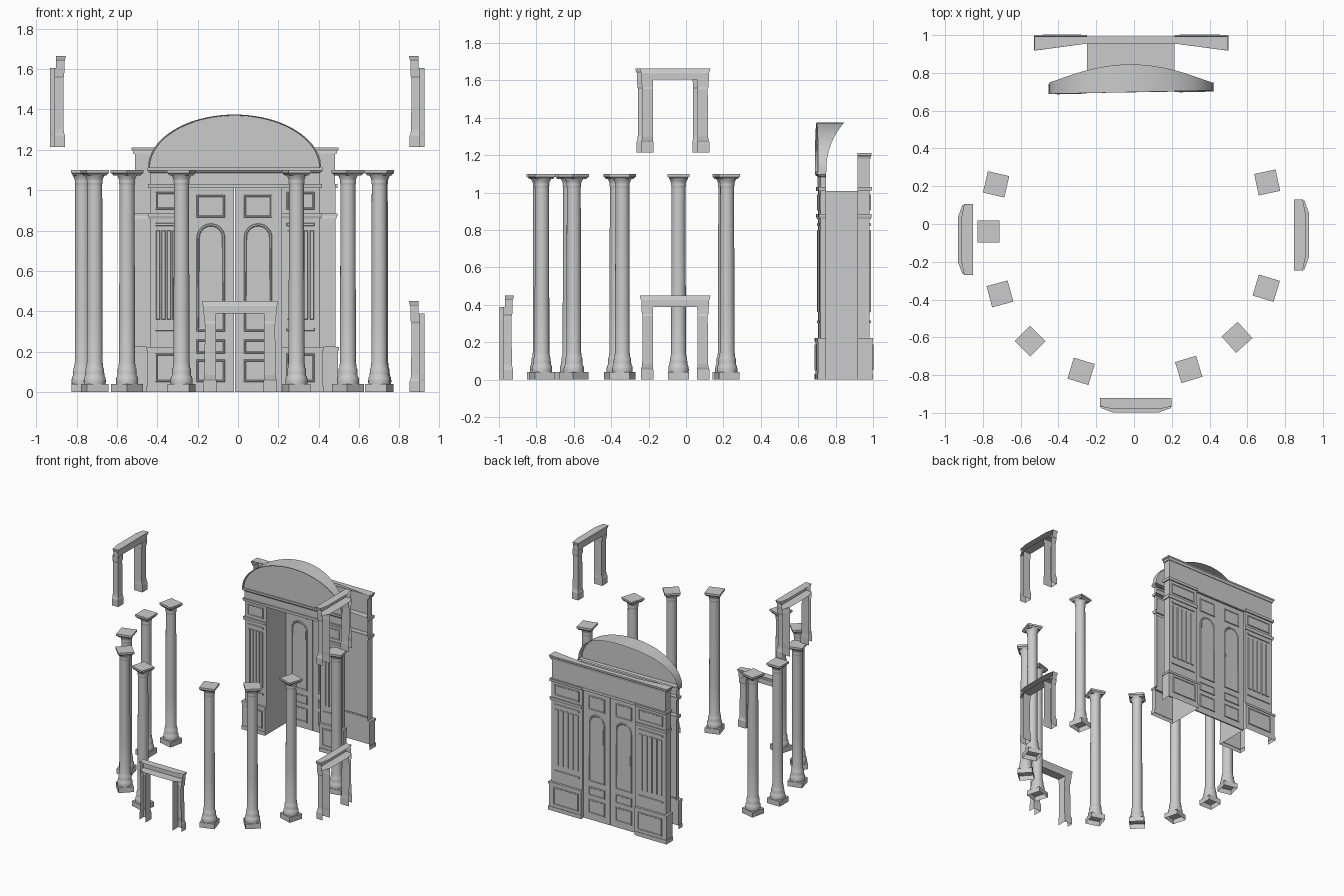
import bpy, bmesh
from math import sin, cos, pi, radians

if "Cube" in bpy.data.objects:
    bpy.data.objects.remove(bpy.data.objects["Cube"])


def finish(name, bm, smooth=False, skew=0.0):
    for v in bm.verts:          # the front facade stands very slightly askew
        v.co.y += skew * (v.co.x + .447) / .86
    me = bpy.data.meshes.new(name)
    bm.to_mesh(me)
    bm.free()
    ob = bpy.data.objects.new(name, me)
    bpy.context.collection.objects.link(ob)
    if smooth:
        bpy.ops.object.select_all(action='DESELECT')
        ob.select_set(True)
        bpy.context.view_layer.objects.active = ob
        bpy.ops.object.shade_smooth_by_angle(angle=radians(35))
    return ob


def loft(bm, rings, closed=True, bottom=True, top=True):
    """Skin through rings of equal point count; open paths make sheets."""
    vs = [[bm.verts.new(p) for p in r] for r in rings]
    n = len(vs[0])
    fs = [bm.faces.new(v) for v, on in ((vs[0], bottom), (vs[-1], top)) if on]
    for a, b in zip(vs, vs[1:]):
        for i in range(n if closed else n - 1):
            j = (i + 1) % n
            fs.append(bm.faces.new((a[i], a[j], b[j], b[i])))
    bmesh.ops.recalc_face_normals(bm, faces=fs)


def sheet(bm, pts):
    bm.faces.new([bm.verts.new(p) for p in pts])


def rect(x0, x1, y0, y1):
    return [(x0, y0), (x1, y0), (x1, y1), (x0, y1)]


def panel(bm, outline, y, d, steps):
    """Moulded panel on a wall plane at y facing d; steps are (inset, raise)."""
    f = bm.faces.new([bm.verts.new((x, y, z)) for x, z in outline])
    f.normal_update()
    if f.normal.y * d < 0:
        f.normal_flip()
    for t, h in steps:
        bmesh.ops.inset_individual(bm, faces=[f], thickness=t, depth=h)


FRAME = [(.003, .006), (.007, 0), (.004, -.004)]
FLUTE = [(.003, .006)]


# Columns in a ring: square plinth, turned shaft, flared abacus
def ring(r, z, n=24):
    return [(r * cos(2 * pi * i / n), r * sin(2 * pi * i / n), z) for i in range(n)]


def square(h, z):
    return [(x, y, z) for x, y in rect(-h, h, -h, h)]


SHAFT = [(.054, .04), (.055, .055), (.053, .072), (.048, .08), (.047, .095),
         (.046, .115), (.042, .122), (.041, .138), (.039, .145), (.039, .40),
         (.037, 1.02), (.037, 1.03), (.039, 1.035), (.039, 1.042), (.038, 1.046),
         (.042, 1.06), (.050, 1.075)]
COLUMNS = [(-.73, .21, -13), (-.77, -.04, 0), (-.71, -.37, 15), (-.55, -.62, 45),
           (-.28, -.78, -17), (.29, -.77, 17), (.545, -.60, 42),
           (.70, -.34, -17), (.705, .22, 12)]
for i, (x, y, a) in enumerate(COLUMNS):
    bm = bmesh.new()
    loft(bm, [square(.056, 0), square(.056, .04)], bottom=False)
    loft(bm, [ring(r, z) for r, z in SHAFT], bottom=False, top=False)
    loft(bm, [square(.047, 1.072), square(.054, 1.083), square(.058, 1.085),
              square(.058, 1.10)])
    ob = finish(f"column_{i + 1}", bm, True)
    ob.location = (x, y, 0)
    ob.rotation_euler.z = radians(a)


# Window surrounds facing the centre: trim legs, lintel, deep reveal open behind
def surround(name, x, y, z, turn):
    bm = bmesh.new()
    for s in (-1, 1):
        rings = []
        for h, o in ((0, 0), (.055, 0), (.065, -.004), (.085, -.007),
                     (.34, -.009), (.35, -.005), (.39, -.003)):
            rings.append([(s * (.183 + o), -.056, h), (s * (.183 + o), -.004 + o, h),
                          (s * (.117 - o * .3), -.004 + o, h),
                          (s * (.117 - o * .3), -.078, h)])
        loft(bm, rings, closed=False, bottom=False, top=False)
    # lintel face with cap, returned at both ends, bowed top plate
    rings = []
    for h, o in ((.39, 0), (.425, 0), (.432, .004), (.45, .008)):
        w = .181 + o
        rings.append([(-w, -.048, h), (-w, o - .008, h), (w, o - .008, h), (w, -.048, h)])
    loft(bm, rings, closed=False, bottom=False, top=False)
    sheet(bm, [(-.189, 0, .45), (.189, 0, .45), (.189, -.046, .45),
               (.12, -.06, .45), (-.12, -.06, .45), (-.189, -.046, .45)])
    sheet(bm, [(-.181, -.008, .39), (.181, -.008, .39), (.183, -.055, .39),
               (.118, -.079, .39), (-.118, -.079, .39), (-.183, -.055, .39)])
    ob = finish(name, bm)
    ob.location = (x, y, z)
    ob.rotation_euler.z = radians(turn)


surround("front_surround", .01, -.92, 0, 0)
surround("right_lower_surround", .847, -.058, 0, 90)
surround("right_upper_surround", .847, -.058, 1.215, 90)
surround("left_upper_surround", -.853, -.082, 1.215, -90)


# Portal wings: one stepped wall sheet, base panel, flutes, upper panel
XL, XR = -.25, .215
STEPS = [(0, .018), (.03, .018), (.03, .014), (.205, .014), (.205, .018), (.222, .018),
         (.222, 0), (.86, 0), (.86, .006), (.872, .010), (.885, .010), (.885, 0),
         (1.01, 0), (1.01, .010), (1.03, .012)]


def wing(name, xi, xo, yf, yb_in, yb_out, d, skew=0.0):
    bm = bmesh.new()
    s = 1 if xo > xi else -1
    loft(bm, [[(xi, yb_in, z), (xi, yf + d * o, z), (xo + s * o, yf + d * o, z),
               (xo + s * o, yb_out, z)] for z, o in STEPS], closed=False, bottom=False)
    a, b = min(xi, xo) + .025, max(xi, xo) - .025
    panel(bm, rect(a, b, .05, .19), yf + d * .014, d, FRAME)
    panel(bm, rect(a, b, .905, .99), yf, d, FRAME)
    step = (b - a) / 5
    for k in range(5):
        x = a + step * k
        panel(bm, rect(x + step * .15, x + step * .85, .36, .80), yf, d, FLUTE)
    for z in (.31, .83):
        panel(bm, rect(a, b, z - .008, z + .008), yf, d, FLUTE)
    finish(name, bm, skew=skew)


wing("back_wing_left", XL, -.512, .982, .955, .918, 1)
wing("back_wing_right", XR, .482, .982, .955, .918, 1)
wing("front_wing_left", XL, -.435, .706, .725, .742, -1, .014)
wing("front_wing_right", XR, .405, .706, .725, .735, -1, .014)

# Back frieze and cornice
bm = bmesh.new()
rings = []
for z, o in ((1.01, .003), (1.03, .003), (1.03, -.002), (1.18, -.002),
             (1.18, .006), (1.195, .010), (1.2, .016), (1.212, .016)):
    rings.append([(-.512 - o, .918, z), (-.512 - o, .982 + o * .6, z),
                  (.482 + o, .982 + o * .6, z), (.482 + o, .918, z),
                  (XR, .955, z), (XL, .955, z)])
loft(bm, [r[:4] for r in rings], closed=False, bottom=False, top=False)
sheet(bm, rings[-1])
finish("back_entablature", bm)

# Front frieze and cornice
bm = bmesh.new()
rings = []
for z, o in ((1.01, .008), (1.03, .008), (1.03, 0), (1.085, 0), (1.09, .008), (1.098, .014), (1.112, .014)):
    rings.append([(-.435 - o, .742, z), (-.435 - o, .704 - o, z),
                  (.405 + o, .704 - o, z), (.405 + o, .735, z)])
loft(bm, rings, closed=False, bottom=False)
finish("front_entablature", bm, skew=.014)

# Passage between the two facades: side walls and ceiling
bm = bmesh.new()
loft(bm, [[(XL, y, 0), (XL, y, 1.01), (XR, y, 1.01), (XR, y, 0)] for y in (.712, .98)],
     closed=False, bottom=False, top=False)
finish("passage", bm)

# Double doors with arched panels on both sides
for name, x0, x1 in (("door_left", XL, -.019), ("door_right", -.016, XR)):
    bm = bmesh.new()
    loft(bm, [[(x, y, z) for x, y in rect(x0, x1, .955, .966)] for z in (0, 1.01)])
    c, r = (x0 + x1) / 2, .07
    arch = [(c - r, .30), (c + r, .30)]
    arch += [(c + r * cos(pi * k / 12), .765 + r * sin(pi * k / 12)) for k in range(13)]
    for y, d in ((.966, 1), (.955, -1)):
        for o in (rect(c - r, c + r, .05, .16), rect(c - r, c + r, .19, .26),
                  arch, rect(c - r, c + r, .865, .975)):
            panel(bm, o, y, d, FRAME)
    finish(name, bm)

# Curved pediment: flat elliptical face under a hood that deepens to the top
bm = bmesh.new()
CX, Z0, A, B, N = -.017, 1.11, .43, .265, 20


def arc(scale, y):
    out = []
    for k in range(2 * N + 1):
        t = pi * k / (2 * N)
        h, x = sin(t), CX + A * scale * cos(t)
        yy = y + .018 * (x + .447) / .86 if y is not None else .75 + .095 * h ** 2.3
        out.append(bm.verts.new((x, yy, Z0 + B * scale * h)))
    return out


bands = [arc(1, None), arc(1, .689), arc(.985, .689), arc(.98, .700)]
for a, b in zip(bands, bands[1:]):
    for k in range(2 * N):
        bm.faces.new((a[k], a[k + 1], b[k + 1], b[k]))
bm.faces.new(bands[-1])
bmesh.ops.recalc_face_normals(bm, faces=bm.faces)
finish("pediment", bm, True)
